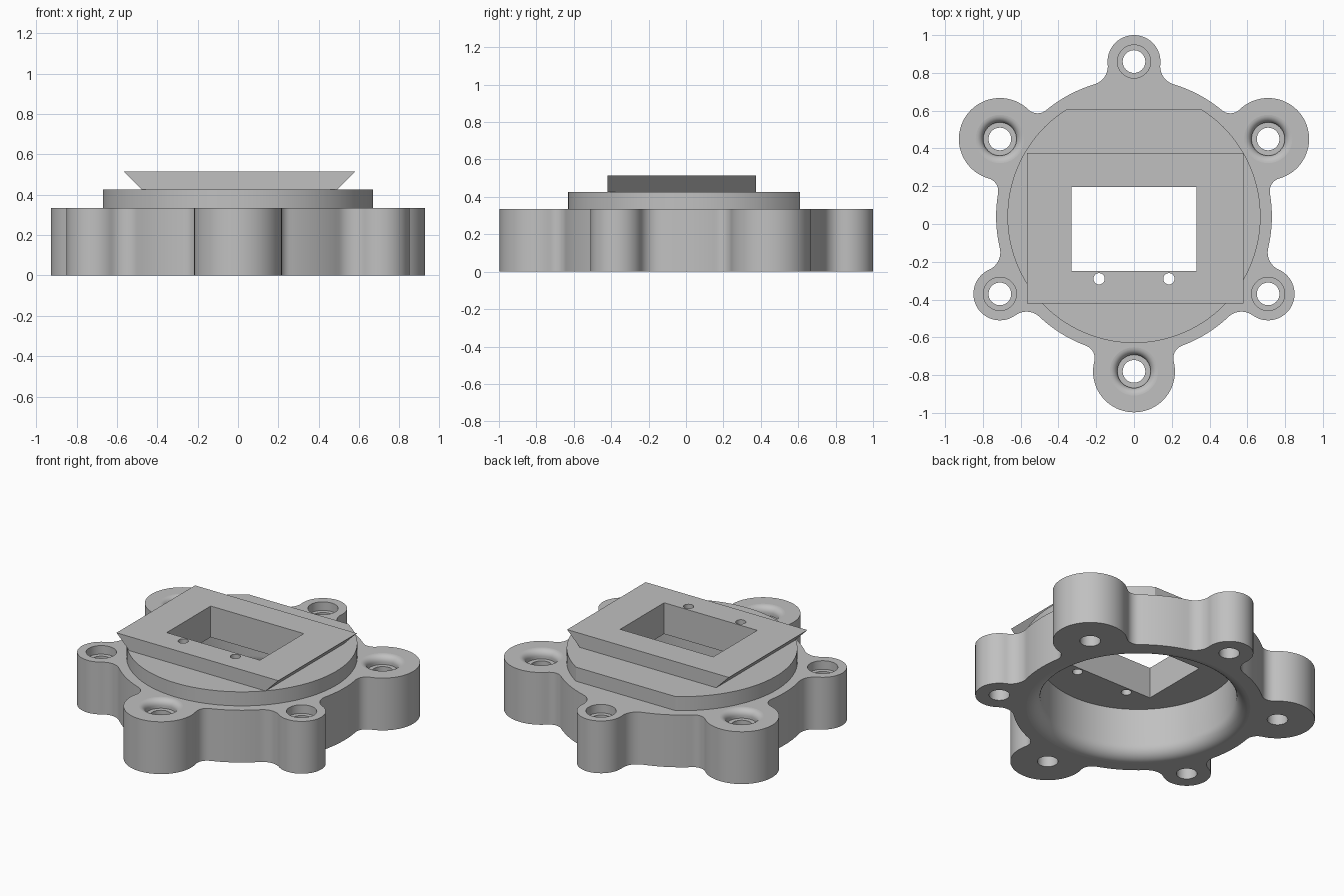
import bpy
import bmesh
from math import sin, cos, pi, atan2, sqrt, radians
from mathutils import Matrix, Vector

if "Cube" in bpy.data.objects:
    bpy.data.objects.remove(bpy.data.objects["Cube"])

grey = bpy.data.materials.new("light_grey")
grey.use_nodes = True
COLOUR = (0.53, 0.53, 0.53, 1)
grey.diffuse_color = COLOUR
grey.node_tree.nodes["Principled BSDF"].inputs["Base Color"].default_value = COLOUR

CENTRE = Vector((0, 0.04))      # axis of the round body
BODY_R, BOLT_R = 0.73, 0.82     # body radius and bolt circle
BODY_TOP, DISC_TOP, BLOCK_TOP = 0.335, 0.425, 0.515


def finish(bm, name):
    bmesh.ops.recalc_face_normals(bm, faces=bm.faces[:])
    mesh = bpy.data.meshes.new(name)
    bm.to_mesh(mesh)
    bm.free()
    mesh.materials.append(grey)
    obj = bpy.data.objects.new(name, mesh)
    bpy.context.collection.objects.link(obj)
    return obj


def prism(name, points, low, high):
    """Extrude a flat outline between two heights."""
    bm = bmesh.new()
    face = bm.faces.new([bm.verts.new((x, y, low)) for x, y in points])
    grown = bmesh.ops.extrude_face_region(bm, geom=[face])["geom"]
    verts = [v for v in grown if isinstance(v, bmesh.types.BMVert)]
    bmesh.ops.translate(bm, verts=verts, vec=(0, 0, high - low))
    return finish(bm, name)


def lathe(name, profile, x, y, steps):
    """Spin a (radius, height) profile, starting and ending on the axis."""
    bm = bmesh.new()
    verts = [bm.verts.new((r, 0, z)) for r, z in profile]
    edges = [bm.edges.new(pair) for pair in zip(verts, verts[1:])]
    bmesh.ops.spin(bm, geom=verts + edges, cent=(0, 0, 0), axis=(0, 0, 1),
                   angle=2 * pi, steps=steps, use_merge=True)
    bmesh.ops.remove_doubles(bm, verts=bm.verts[:], dist=1e-5)
    bmesh.ops.translate(bm, verts=bm.verts[:], vec=(x, y, 0))
    return finish(bm, name)


def arc(cx, cy, r, start, end, steps):
    """Arc points without the last one."""
    angles = [start + (end - start) * i / steps for i in range(steps)]
    return [(cx + r * cos(a), cy + r * sin(a)) for a in angles]


def rectangle(x0, x1, y0, y1):
    return [(x0, y0), (x1, y0), (x1, y1), (x0, y1)]


def carve(obj, cutters):
    for cutter in cutters:
        cutter.hide_render = True
        mod = obj.modifiers.new("cut", 'BOOLEAN')
        mod.operation, mod.solver, mod.object = 'DIFFERENCE', 'EXACT', cutter
        bpy.context.view_layer.objects.active = obj
        bpy.ops.object.modifier_apply(modifier=mod.name)


def lug_sector(lug_r, fillet):
    """One sixth of the body outline: a lug blended into the round body."""
    d, big, small = BOLT_R, BODY_R + fillet, lug_r + fillet
    x = (big ** 2 - small ** 2 + d ** 2) / (2 * d)
    y = sqrt(big ** 2 - x ** 2)
    phi, beta = atan2(y, x), atan2(y, d - x)
    return (arc(0, 0, BODY_R, -pi / 6, -phi, 8)
            + arc(x, -y, fillet, pi - phi, beta, 10)
            + arc(d, 0, lug_r, beta - pi, pi - beta, 40)
            + arc(x, y, fillet, -beta, phi - pi, 10)
            + arc(0, 0, BODY_R, phi, pi / 6, 8))


# Body outline and bolt hole cutters, alternating small and large lugs
outline, cutters = [], []
for k in range(6):
    angle = radians(90 + 60 * k)
    large = k % 2 == 1
    turn = Matrix.Rotation(angle, 2)
    sector = lug_sector(0.217, 0.07) if large else lug_sector(0.14, 0.1)
    outline += [turn @ Vector(p) + CENTRE for p in sector]
    hole = turn @ Vector((BOLT_R, 0)) + CENTRE
    bore, seat, soft = 0.06, 0.088, 0.04
    profile = [(0, -0.1), (bore, -0.1), (bore, BODY_TOP - 0.055),
               (seat, BODY_TOP - 0.055)]
    rim = seat
    if large:
        rim = seat + soft
        profile += arc(rim, BODY_TOP - soft, soft, pi, pi / 2, 7)
    profile += [(rim, BODY_TOP), (rim, 0.5), (0, 0.5)]
    cutters.append(lathe("bolt_hole_cutter", profile, *hole, 40))

# Underside cavity with a rounded mouth
cavity_r, mouth, roof = 0.57, 0.08, 0.315
lip = arc(cavity_r + mouth, mouth, mouth, -pi / 2, -pi, 9)
profile = [(0, -0.1), (cavity_r + mouth, -0.1)] + lip
profile += [(cavity_r, mouth), (cavity_r, roof), (0, roof)]
cutters.append(lathe("cavity_cutter", profile, *CENTRE, 96))

# Window and two pin holes pass through every layer
through = [prism("window_cutter", rectangle(-0.33, 0.33, -0.25, 0.195), 0.1, 0.8)]
for x in (-0.185, 0.185):
    through.append(prism("pin_hole_cutter", arc(x, -0.29, 0.03, 0, 2 * pi, 24), 0.1, 0.8))

body = prism("lugged_body", outline, 0, BODY_TOP)
carve(body, cutters + through)

# Raised disc with a flat at the back
disc_r, flat_y = 0.67, 0.61
tip = atan2(flat_y - CENTRE.y, sqrt(disc_r ** 2 - (flat_y - CENTRE.y) ** 2))
points = arc(*CENTRE, disc_r, pi - tip, 2 * pi + tip, 90)
points.append((CENTRE.x + disc_r * cos(tip), flat_y))
disc = prism("raised_disc", points, BODY_TOP, DISC_TOP)
carve(disc, through)

# Dovetail block, wider at the top
block = prism("dovetail_block", rectangle(-0.477, 0.49, -0.42, 0.375), DISC_TOP, BLOCK_TOP)
for v in block.data.vertices:
    if v.co.z > BLOCK_TOP - 0.01:
        v.co.x += 0.09 if v.co.x > 0 else -0.09
carve(block, through)

for cutter in cutters + through:
    bpy.data.objects.remove(cutter)

# Smooth the round walls, keep level faces flat
for obj in (body, disc, block):
    bpy.ops.object.select_all(action='DESELECT')
    obj.select_set(True)
    bpy.context.view_layer.objects.active = obj
    bpy.ops.object.shade_smooth_by_angle(angle=radians(30))
    for poly in obj.data.polygons:
        if abs(poly.normal.z) > 0.9999:
            poly.use_smooth = False
